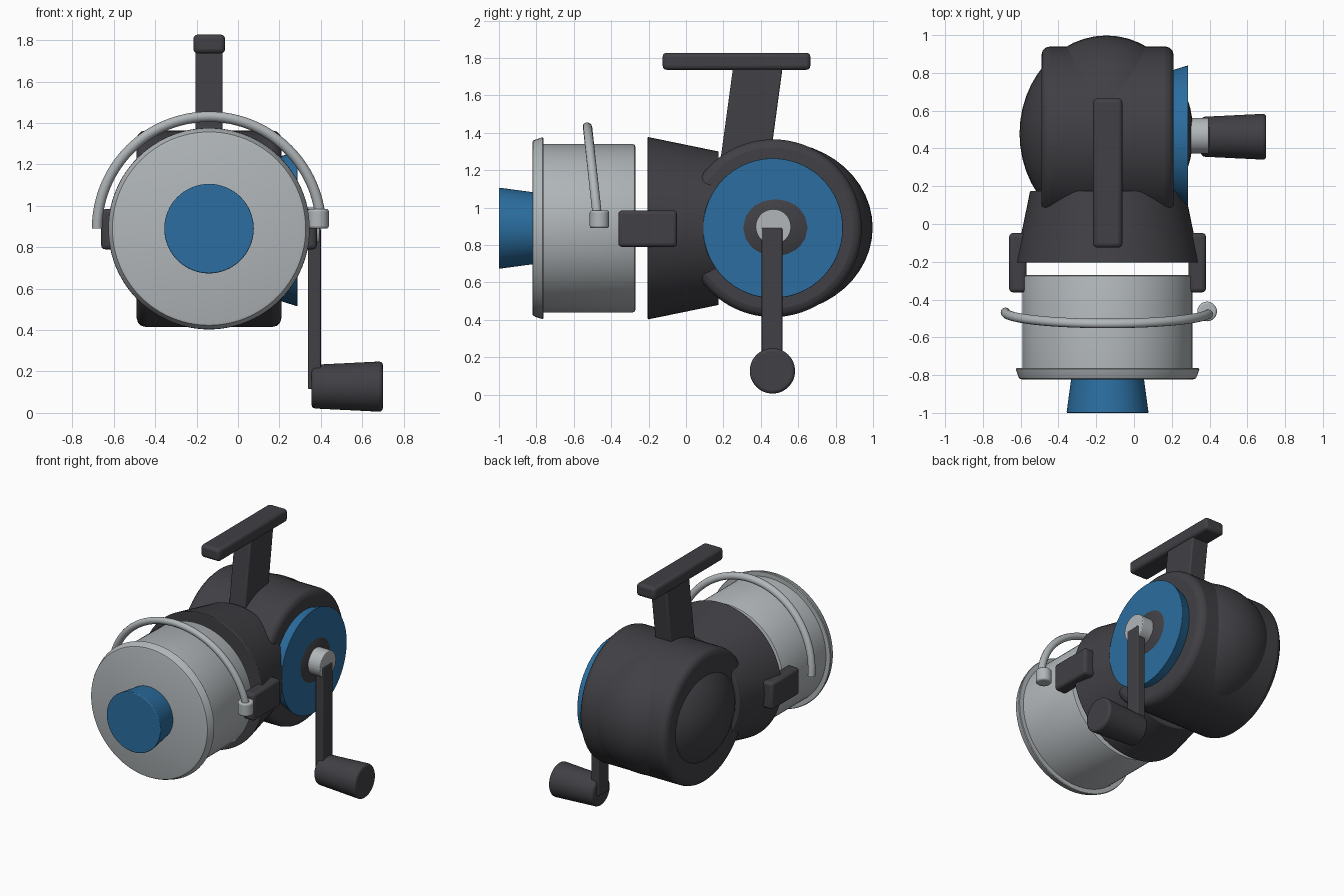
import bpy, bmesh, math
from mathutils import Vector

if "Cube" in bpy.data.objects:
    bpy.data.objects.remove(bpy.data.objects["Cube"])

CX, CZ = -0.14, 0.89      # main spool axis
GY = 0.465                # gearbox centre along y


def material(name, rgb):
    m = bpy.data.materials.new(name)
    m.diffuse_color = (*rgb, 1)
    m.use_nodes = True
    m.node_tree.nodes["Principled BSDF"].inputs["Base Color"].default_value = m.diffuse_color
    return m


BLACK = material("charcoal", (0.052, 0.050, 0.058))
BLUE = material("blue", (0.024, 0.155, 0.35))
GREY = material("light grey", (0.44, 0.47, 0.485))


def finish(name, bm, mat, bevel=0, angle=35, segments=3):
    bmesh.ops.recalc_face_normals(bm, faces=bm.faces)
    me = bpy.data.meshes.new(name)
    bm.to_mesh(me)
    bm.free()
    me.materials.append(mat)
    ob = bpy.data.objects.new(name, me)
    bpy.context.collection.objects.link(ob)
    bpy.ops.object.select_all(action='DESELECT')
    bpy.context.view_layer.objects.active = ob
    ob.select_set(True)
    bpy.ops.object.shade_smooth_by_angle(angle=math.radians(angle))
    if bevel:
        b = ob.modifiers.new("bevel", 'BEVEL')
        b.width, b.segments = bevel, segments
        b.limit_method, b.angle_limit = 'ANGLE', math.radians(40)
    return ob


def lathe(name, axis, centre, profile, mat, bevel=0, n=64):
    """Solid of revolution; profile is (position along axis, radius)."""
    bm = bmesh.new()
    rings = []
    for a, r in profile:
        ring = []
        for i in range(n):
            t = 2 * math.pi * i / n
            u, v = r * math.cos(t), r * math.sin(t)
            p = {'x': (a, centre[0] + u, centre[1] + v),
                 'y': (centre[0] + u, a, centre[1] + v),
                 'z': (centre[0] + u, centre[1] + v, a)}[axis]
            ring.append(bm.verts.new(p))
        rings.append(ring)
    for lo, hi in zip(rings, rings[1:]):
        for i in range(n):
            j = (i + 1) % n
            bm.faces.new((lo[i], lo[j], hi[j], hi[i]))
    bm.faces.new(rings[0])
    bm.faces.new(rings[-1])
    return finish(name, bm, mat, bevel)


def box(name, lo, hi, mat, bevel=0.02, shear=0.0):
    """Box between two corners; shear slides the top along y."""
    bm = bmesh.new()
    bmesh.ops.create_cube(bm, size=1)
    for v in bm.verts:
        top = v.co.z > 0
        v.co = Vector([lo[k] if v.co[k] < 0 else hi[k] for k in range(3)])
        if top:
            v.co.y += shear
    return finish(name, bm, mat, bevel)


# Front knob, spool and rotor
lathe("drag_knob", 'y', (CX, CZ), [(-1.0, 0.217), (-0.80, 0.19)], BLUE, 0.006)
lathe("spool", 'y', (CX, CZ),
      [(-0.822, 0.455), (-0.818, 0.467), (-0.805, 0.474), (-0.768, 0.486),
       (-0.763, 0.482), (-0.763, 0.45), (-0.285, 0.45), (-0.275, 0.446),
       (-0.27, 0.435)], GREY, n=96)
lathe("rotor", 'y', (CX, CZ), [(-0.205, 0.488), (0.175, 0.41)], BLACK, 0.006, n=96)
for side, x in (("left", -0.615), ("right", 0.335)):
    box("rotor_arm_" + side, (x - 0.046, -0.362, 0.79), (x + 0.046, -0.048, 0.985), BLACK)

# Gearbox drum with a bulging core that shows at its back and both sides
lathe("gearbox", 'x', (GY, CZ), [(-0.49, 0.475), (0.21, 0.475)], BLACK, 0.045, n=96)
bm = bmesh.new()
bmesh.ops.create_uvsphere(bm, u_segments=48, v_segments=24, radius=1)
for v in bm.verts:
    v.co = Vector((-0.146 + 0.46 * v.co.x, 0.478 + 0.52 * v.co.y, 0.893 + 0.46 * v.co.z))
finish("gearbox_bulge", bm, BLACK)
lathe("side_plate", 'x', (GY, CZ), [(0.19, 0.345), (0.287, 0.375)], BLUE, 0.004)

# Crank handle
lathe("crank_shaft", 'x', (0.467, 0.897), [(0.25, 0.095), (0.395, 0.095)], GREY, 0.005, n=32)
box("crank_arm", (0.338, 0.405, 0.115), (0.40, 0.515, 0.892), BLACK, 0.006)
lathe("crank_knob", 'x', (0.462, 0.127), [(0.355, 0.105), (0.70, 0.122)], BLACK, 0.018, n=48)

# Mounting foot
box("foot_stem", (-0.206, 0.17, 1.15), (-0.074, 0.435, 1.76), BLACK, 0.01, shear=0.083)
box("foot_plate", (-0.216, -0.125, 1.737), (-0.062, 0.665, 1.828), BLACK, 0.022)

# Bail wire: a leaning half ring of tube
bm = bmesh.new()
steps, sides, R, r = 48, 12, 0.541, 0.025
rings = []
for i in range(steps + 1):
    t = math.pi * i / steps
    out = Vector((math.cos(t), -0.11 * math.sin(t), math.sin(t)))
    mid = Vector((CX, -0.467, CZ)) + R * out
    rings.append([bm.verts.new(mid + r * math.cos(a) * out + Vector((0, r * math.sin(a), 0)))
                  for a in (2 * math.pi * k / sides for k in range(sides))])
for p, q in zip(rings, rings[1:]):
    for k in range(sides):
        m = (k + 1) % sides
        bm.faces.new((p[k], p[m], q[m], q[k]))
bm.faces.new(rings[0])
bm.faces.new(rings[-1])
finish("bail_wire", bm, GREY)
lathe("line_roller", 'z', (0.387, -0.463), [(0.89, 0.052), (0.985, 0.052)], GREY, 0.012, n=32)
